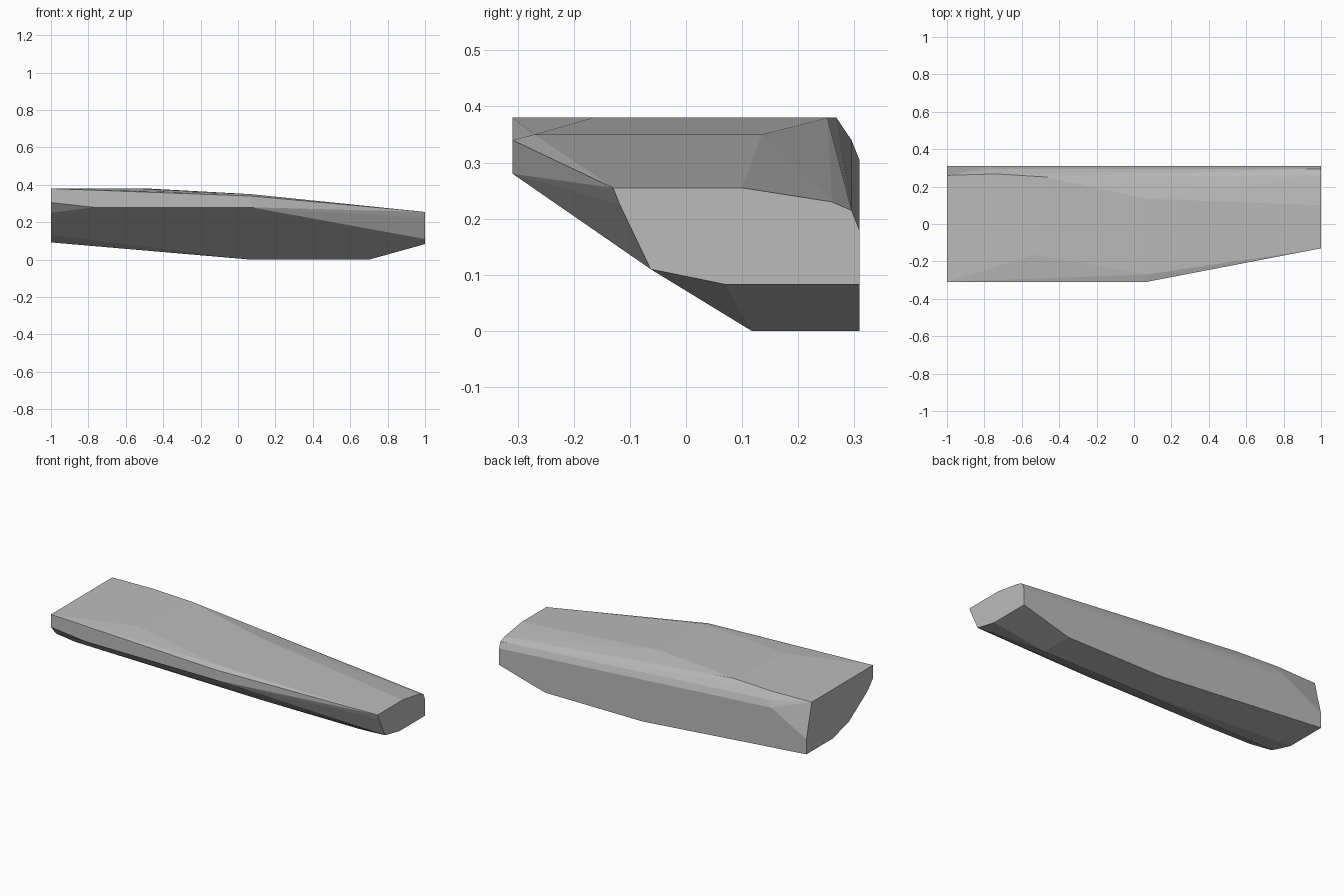
import bpy
import bmesh

if "Cube" in bpy.data.objects:
    bpy.data.objects.remove(bpy.data.objects["Cube"])

# Cross-sections along x: (x, [(y, z), ...]); the solid is their faceted skin
SECTIONS = [
    # broad left end
    (-1.0, [(-.309, .38), (.26, .38), (.309, .18), (.309, .092), (.064, .092),
            (-.085, .133), (-.263, .25), (-.309, .305)]),
    # shoulder facets near the left end
    (-0.77, [(-.309, .28), (.309, .305)]),
    (-0.74, [(.268, .38), (.295, .34)]),
    # end of the level top
    (-0.53, [(-.165, .38)]),
    (-0.48, [(.252, .38)]),
    # middle, where the front edge starts to taper
    (0.07, [(-.309, .28), (-.309, .34), (-.27, .35), (.135, .35),
            (.117, 0), (.309, 0)]),
    # end of the flat bottom
    (0.70, [(.117, 0), (.309, 0)]),
    # narrow right end
    (1.0, [(-.13, .255), (.10, .255), (.26, .23), (.295, .215), (.309, .18),
           (.309, .083), (.07, .083), (-.063, .11), (-.118, .225)]),
]

grey = bpy.data.materials.new("stone_grey")
grey.diffuse_color = (0.5, 0.5, 0.5, 1)
grey.use_nodes = True
grey.node_tree.nodes["Principled BSDF"].inputs["Base Color"].default_value = grey.diffuse_color

# Faceted slab
bm = bmesh.new()
for x, profile in SECTIONS:
    for y, z in profile:
        bm.verts.new((x, y, z))
hull = bmesh.ops.convex_hull(bm, input=bm.verts[:])
loose = {v for v in hull["geom_interior"] + hull["geom_unused"]
         if isinstance(v, bmesh.types.BMVert)}
bmesh.ops.delete(bm, geom=list(loose), context='VERTS')
bmesh.ops.dissolve_limit(bm, angle_limit=0.01, verts=bm.verts[:], edges=bm.edges[:])
bmesh.ops.recalc_face_normals(bm, faces=bm.faces[:])

mesh = bpy.data.meshes.new("faceted_slab")
bm.to_mesh(mesh)
bm.free()
mesh.materials.append(grey)
slab = bpy.data.objects.new("faceted_slab", mesh)
bpy.context.collection.objects.link(slab)
